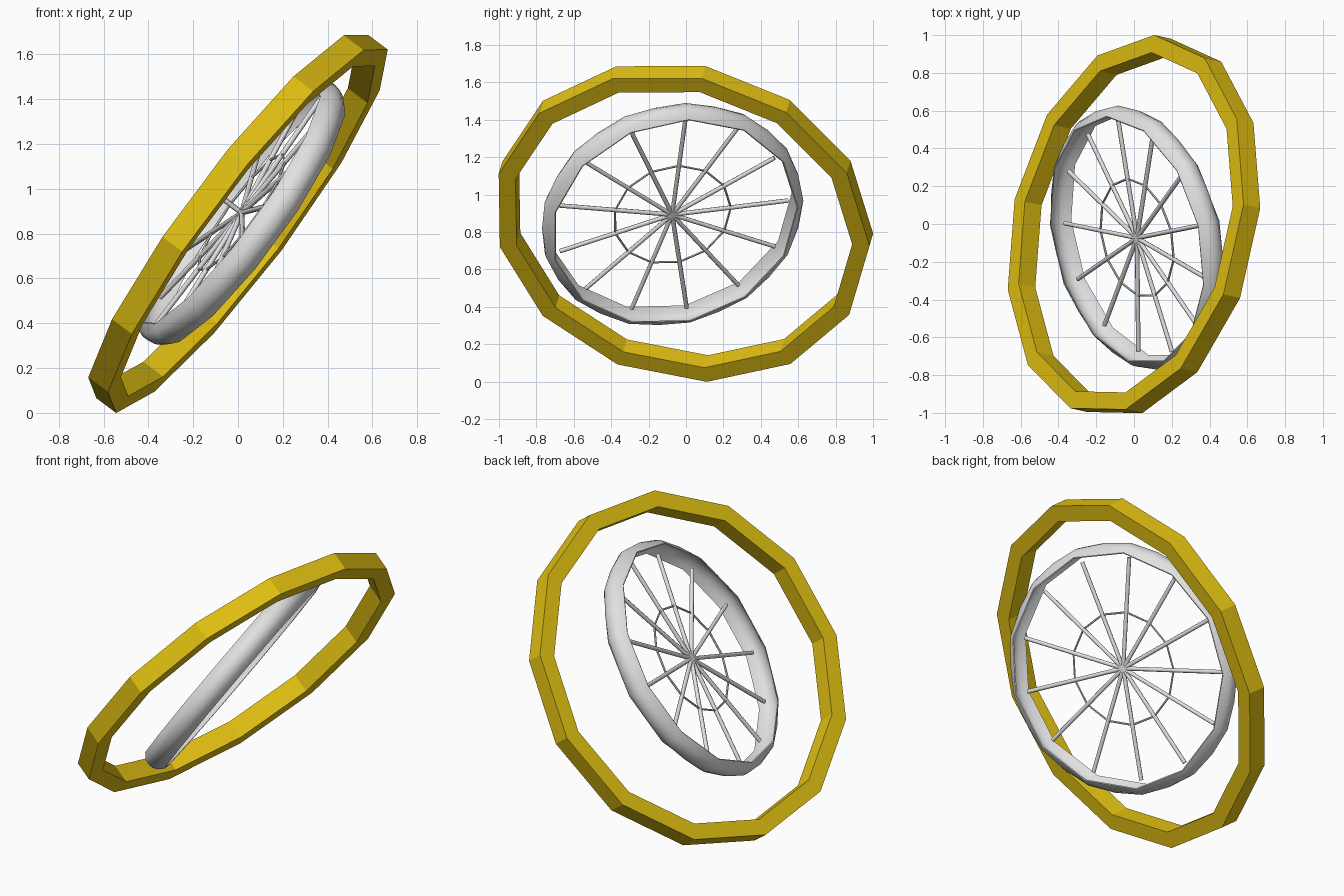
import bpy, bmesh, math
from mathutils import Vector, Matrix

if "Cube" in bpy.data.objects:
    bpy.data.objects.remove(bpy.data.objects["Cube"])

N = 13  # sides of frame, rim and number of spokes


def material(name, rgb):
    m = bpy.data.materials.new(name)
    m.diffuse_color = (*rgb, 1)
    m.use_nodes = True
    m.node_tree.nodes["Principled BSDF"].inputs["Base Color"].default_value = m.diffuse_color
    return m


gold = material("gold", (0.76, 0.53, 0.006))
silver = material("silver", (0.75, 0.75, 0.75))


def frame(origin, n, u):
    """Matrix whose local z is the wheel axis n and local x points along u."""
    n = Vector(n).normalized()
    u = Vector(u)
    u = (u - n * u.dot(n)).normalized()
    v = n.cross(u)
    m = Matrix((u, v, n)).transposed().to_4x4()
    m.translation = Vector(origin)
    return m


def add_object(name, bm, mat, matrix, smooth=None):
    bmesh.ops.recalc_face_normals(bm, faces=bm.faces)
    me = bpy.data.meshes.new(name)
    bm.to_mesh(me)
    bm.free()
    ob = bpy.data.objects.new(name, me)
    bpy.context.collection.objects.link(ob)
    me.materials.append(mat)
    ob.matrix_world = matrix
    if smooth:
        bpy.ops.object.select_all(action='DESELECT')
        ob.select_set(True)
        bpy.context.view_layer.objects.active = ob
        bpy.ops.object.shade_smooth_by_angle(angle=math.radians(smooth))
    return ob


def ring(bm, sections):
    """Join closed cross-sections (lists of radius, height) around local z."""
    k = len(sections)
    loops = []
    for i, sec in enumerate(sections):
        t = 2 * math.pi * i / k
        loops.append([bm.verts.new((r * math.cos(t), r * math.sin(t), h)) for r, h in sec])
    for i in range(k):
        a, b = loops[i], loops[(i + 1) % k]
        for j in range(len(a)):
            q = (j + 1) % len(a)
            bm.faces.new((a[j], a[q], b[q], b[j]))


# outer square-section frame
outer_m = frame((0, -0.0135, 0.855), (-0.787, 0.175, 0.591), (-0.577, 0.132, -0.806))
bm = bmesh.new()
ring(bm, [[(1.02, -0.056), (1.02, 0.056), (0.926, 0.056), (0.926, -0.056)]] * N)
add_object("outer_frame", bm, gold, outer_m)

# inner wheel
wheel_m = frame((0.016, -0.074, 0.893), (-0.793, -0.197, 0.577), (0.348, 0.07, 0.503))

# bulged thin rim: polygonal edges, rounder crown
arc = [(0.672, 0.07), (0.700, 0.044), (0.712, 0.016),
       (0.712, -0.016), (0.700, -0.044), (0.672, -0.07)]
edge = math.cos(math.pi / N)
sections = []
for i in range(2 * N):
    outer = arc
    if i % 2:
        f = [edge, 0.988, 0.992, 0.992, 0.988, edge]
        outer = [(r * s, h) for (r, h), s in zip(arc, f)]
    inner = [(r - 0.006, h * 0.97) for r, h in reversed(outer)]
    sections.append(outer + inner)
bm = bmesh.new()
ring(bm, sections)
add_object("wheel_rim", bm, silver, wheel_m, 50)

# spokes from the hub
bm = bmesh.new()
L = 0.632
for i in range(N):
    m = (Matrix.Rotation(2 * math.pi * i / N, 4, 'Z')
         @ Matrix.Translation((L / 2, 0, 0)) @ Matrix.Rotation(math.pi / 2, 4, 'Y'))
    bmesh.ops.create_cone(bm, cap_ends=True, segments=8, radius1=0.012,
                          radius2=0.012, depth=L, matrix=m)
add_object("spokes", bm, silver, wheel_m, 50)

# thin wire ring linking the spokes
bm = bmesh.new()
wire = [(0.32 + 0.006 * math.cos(a * math.pi / 3), 0.006 * math.sin(a * math.pi / 3))
        for a in range(6)]
ring(bm, [wire] * N)
add_object("spoke_wire", bm, silver, wheel_m)
